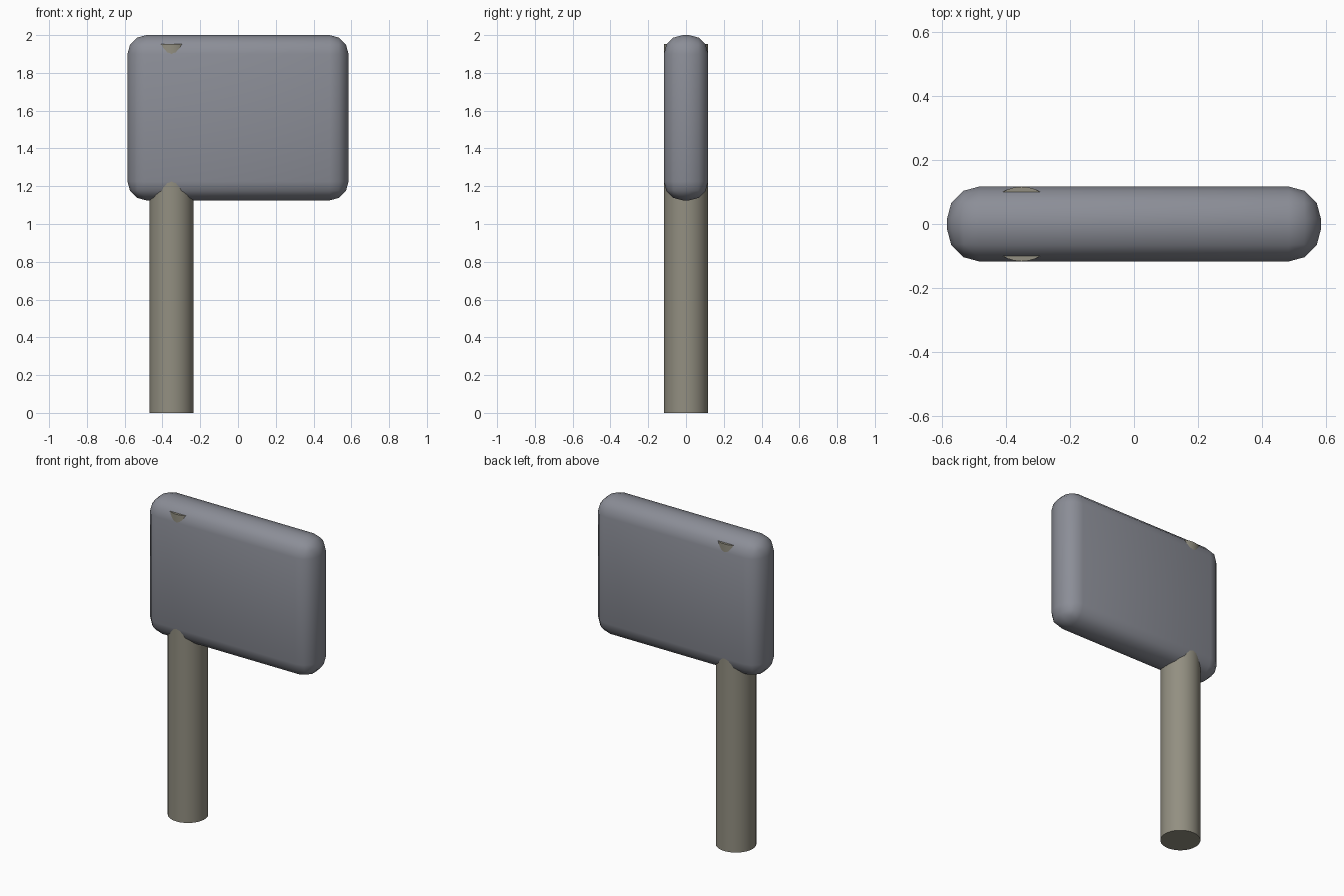
import bpy

if "Cube" in bpy.data.objects:
    bpy.data.objects.remove(bpy.data.objects["Cube"])


def material(name, rgb):
    m = bpy.data.materials.new(name)
    m.diffuse_color = (*rgb, 1.0)
    m.use_nodes = True
    m.node_tree.nodes["Principled BSDF"].inputs["Base Color"].default_value = m.diffuse_color
    return m


def finish(name, mat):
    ob = bpy.context.object
    ob.name = name
    ob.data.materials.append(mat)
    return ob


blue_grey = material("blue grey", (0.26, 0.27, 0.31))
warm_grey = material("warm grey", (0.29, 0.275, 0.22))

# Rounded sign panel
bpy.ops.mesh.primitive_cube_add(size=1, location=(0, 0, 1.5625))
panel = finish("sign_panel", blue_grey)
panel.scale = (1.17, 0.234, 0.875)
bpy.ops.object.transform_apply(location=False, rotation=False, scale=True)
bevel = panel.modifiers.new("rounding", 'BEVEL')
bevel.width = 0.1
bevel.segments = 3
bpy.ops.object.modifier_apply(modifier="rounding")
bpy.ops.object.shade_smooth()

# Post running up through the panel, showing slightly at its rounded edges
bpy.ops.mesh.primitive_cylinder_add(vertices=32, radius=0.1168, depth=1.953,
                                    location=(-0.352, 0, 0.9765))
finish("post", warm_grey)
bpy.ops.object.shade_smooth_by_angle()
